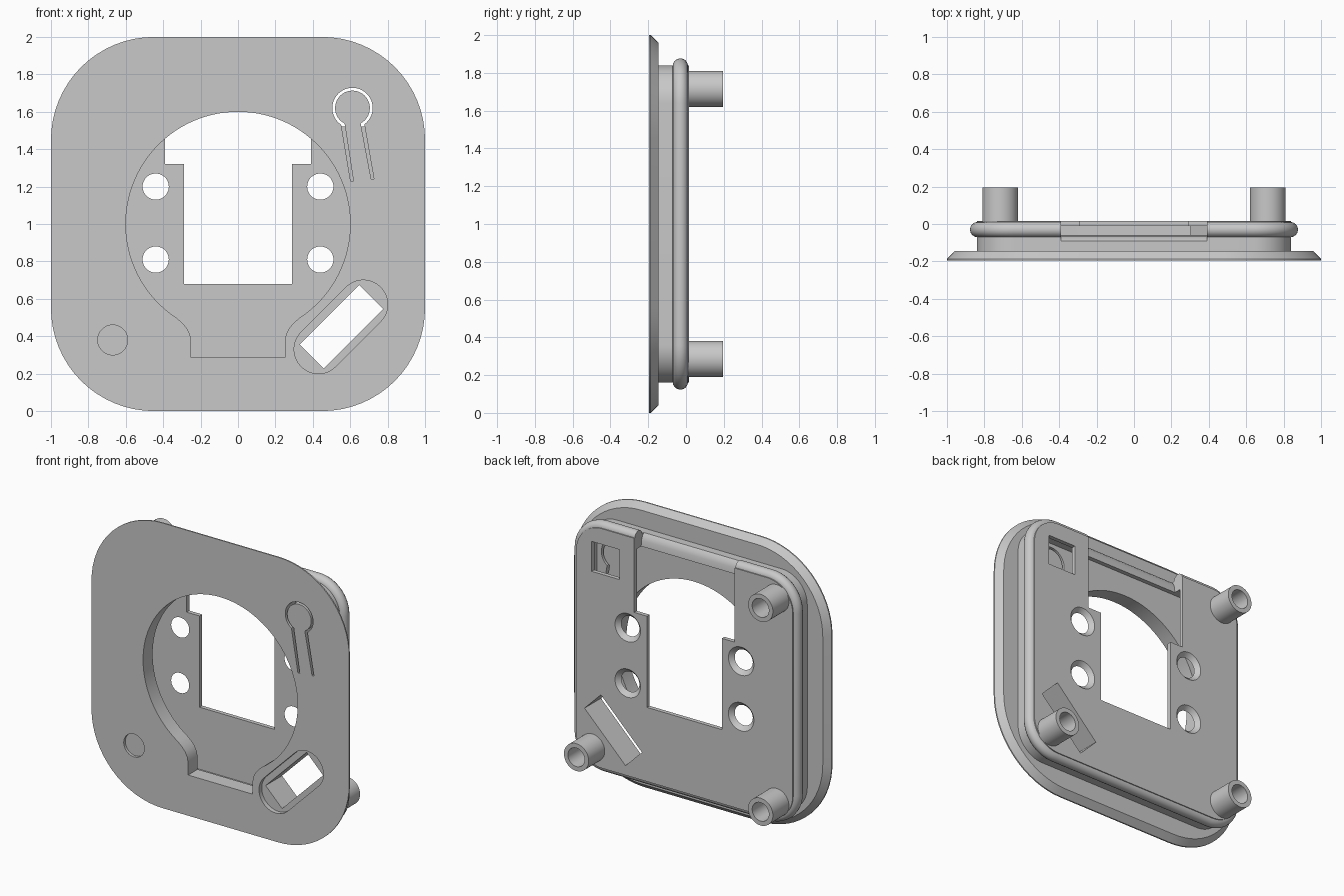
import bpy, bmesh
from math import sin, cos, radians

cube = bpy.data.objects.get("Cube")
if cube:
    bpy.data.objects.remove(cube, do_unlink=True)

grey = bpy.data.materials.new("plain grey")
grey.use_nodes = True
grey.diffuse_color = (0.58, 0.58, 0.58, 1)
grey.node_tree.nodes["Principled BSDF"].inputs["Base Color"].default_value = grey.diffuse_color


# Outlines in the x-z plane
def arc(cx, cz, r, a0, a1, n):
    return [(cx + r * cos(radians(a0 + (a1 - a0) * i / n)),
             cz + r * sin(radians(a0 + (a1 - a0) * i / n))) for i in range(n + 1)]


def circle(cx, cz, r, n=48):
    return arc(cx, cz, r, 0, 360, n)[:-1]


def box(x0, x1, z0, z1):
    return [(x0, z0), (x1, z0), (x1, z1), (x0, z1)]


def slanted_box(length, width):
    h = 0.7071
    return [(0.553 + h * (u - v), 0.45 + h * (u + v)) for u, v in
            box(-length / 2, length / 2, -width / 2, width / 2)]


def rounded_square(half, r, n=16):
    c = half - r
    pts = []
    for i, (sx, sz) in enumerate([(1, 1), (-1, 1), (-1, -1), (1, -1)]):
        pts += arc(sx * c, 1 + sz * c, r, 90 * i, 90 * i + 90, n)
    return pts


# Closed solid skinned through matching rings of 3D points
def skin(name, rows):
    bm = bmesh.new()
    rings = [[bm.verts.new(p) for p in row] for row in rows]
    n = len(rings[0])
    for a, b in zip(rings, rings[1:]):
        for i in range(n):
            bm.faces.new((a[i], a[(i + 1) % n], b[(i + 1) % n], b[i]))
    bm.faces.new(rings[0])
    bm.faces.new(rings[-1])
    bmesh.ops.recalc_face_normals(bm, faces=bm.faces)
    mesh = bpy.data.meshes.new(name)
    bm.to_mesh(mesh)
    bm.free()
    mesh.materials.append(grey)
    ob = bpy.data.objects.new(name, mesh)
    bpy.context.collection.objects.link(ob)
    return ob


def loft(name, sections):
    return skin(name, [[(x, y, z) for x, z in pts] for y, pts in sections])


def prism(name, pts, y0, y1):
    return loft(name, [(y0, pts), (y1, pts)])


def activate(ob):
    bpy.ops.object.select_all(action='DESELECT')
    ob.select_set(True)
    bpy.context.view_layer.objects.active = ob


def cut(ob, cutters):
    activate(ob)
    for c in cutters:
        m = ob.modifiers.new("cut", 'BOOLEAN')
        m.operation, m.solver, m.object = 'DIFFERENCE', 'EXACT', c
        bpy.ops.object.modifier_apply(modifier=m.name)


# Main solids: chamfered face plate and rear body
plate = loft("face_plate", [(-0.196, rounded_square(1, 0.55)),
                            (-0.187, rounded_square(1, 0.55)),
                            (-0.145, rounded_square(0.96, 0.51))])
body = prism("rear_body", rounded_square(0.84, 0.2), -0.15, 0.017)

# Hollow inside of the body, leaving a thin back cover
cavity = prism("cavity_cutter", rounded_square(0.755, 0.115), -0.09, -0.012)

# Round front opening with a tab at the bottom
side = [(0.25, 0.285), (0.25, 0.37), (0.257, 0.41), (0.275, 0.445), (0.3, 0.473)]
opening_pts = side + arc(0, 1, 0.6, -57, 237, 80) + [(-x, z) for x, z in reversed(side)]
opening = prism("opening_cutter", opening_pts, -0.3, -0.05)

# Slanted slot, its stadium-shaped recess and its inner frame
stadium = prism("stadium_cutter", arc(0.67, 0.57, 0.13, -45, 135, 24)
                + arc(0.43, 0.33, 0.13, 135, 315, 24), -0.3, -0.165)
slot = prism("slot_cutter", slanted_box(0.45, 0.18), -0.3, 0.1)
frame = prism("slot_frame", slanted_box(0.49, 0.22), -0.1, 0)

# Keyhole slit around the push tongue
keyhole_pts = ([(0.602, 1.23)] + arc(0.612, 1.62, 0.108, 236, -54, 40)
               + [(0.727, 1.24), (0.712, 1.24)]
               + arc(0.612, 1.62, 0.093, -62, 243, 40) + [(0.617, 1.23)])
keyhole = prism("keyhole_cutter", keyhole_pts, -0.3, -0.05)
dimple = prism("dimple_cutter", circle(-0.67, 0.38, 0.08), -0.3, -0.177)

# Openings in the back cover
pocket = prism("pocket_cutter", box(0.504, 0.72, 1.52, 1.73), -0.05, 0.1)
window = prism("window_cutter", box(-0.29, 0.29, 0.68, 1.4), -0.05, 0.1)
notch = prism("notch_cutter", box(-0.39, 0.39, 1.32, 2), -0.09, 0.1)
holes = [loft("screw_hole_cutter", [(-0.03, circle(x, z, 0.052)), (0.04, circle(x, z, 0.122))])
         for x in (-0.44, 0.44) for z in (0.81, 1.2)]
posts = [(-0.715, 1.715), (-0.715, 0.285), (0.715, 0.285)]
bores = [prism("bore_cutter", circle(x, z, 0.065), 0, 0.3) for x, z in posts]

cut(plate, [opening, stadium, slot, keyhole, dimple])
cut(body, [cavity, opening, slot, keyhole, pocket, window, notch] + holes + bores)
cut(frame, [slot])
parts = [plate, body]

# Hollow posts on the back
for (x, z), bore, label in zip(posts, bores, ("upper_right", "lower_right", "lower_left")):
    post = prism("post_" + label, circle(x, z, 0.096), 0.005, 0.195)
    cut(post, [bore])
    parts.append(post)

for c in [cavity, opening, stadium, slot, keyhole, dimple, pocket, window, notch] + holes + bores:
    bpy.data.objects.remove(c, do_unlink=True)

# Rounded lip across the top notch
lip = [(-0.1, 1.84), (-0.09, 1.84), (-0.074, 1.822), (-0.064, 1.795), (-0.06, 1.755), (-0.1, 1.755)]
parts.append(skin("notch_lip", [[(x, y, z) for y, z in lip] for x in (-0.39, 0.39)]))

# Sealing ring, open at the notch
loop = rounded_square(0.836, 0.196)
path = [(-0.39, 1.836)] + loop[17:] + loop[:17] + [(0.39, 1.836)]
curve = bpy.data.curves.new("sealing_ring", 'CURVE')
curve.dimensions = '3D'
curve.bevel_depth = 0.041
curve.bevel_resolution = 6
curve.use_fill_caps = True
spline = curve.splines.new('POLY')
spline.points.add(len(path) - 1)
for p, (x, z) in zip(spline.points, path):
    p.co = (x, -0.03, z, 1)
curve.materials.append(grey)
ring = bpy.data.objects.new("sealing_ring", curve)
bpy.context.collection.objects.link(ring)
activate(ring)
bpy.ops.object.convert(target='MESH')
parts.append(bpy.context.view_layer.objects.active)

for ob in parts:
    activate(ob)
    bpy.ops.object.shade_smooth_by_angle(angle=radians(30))
